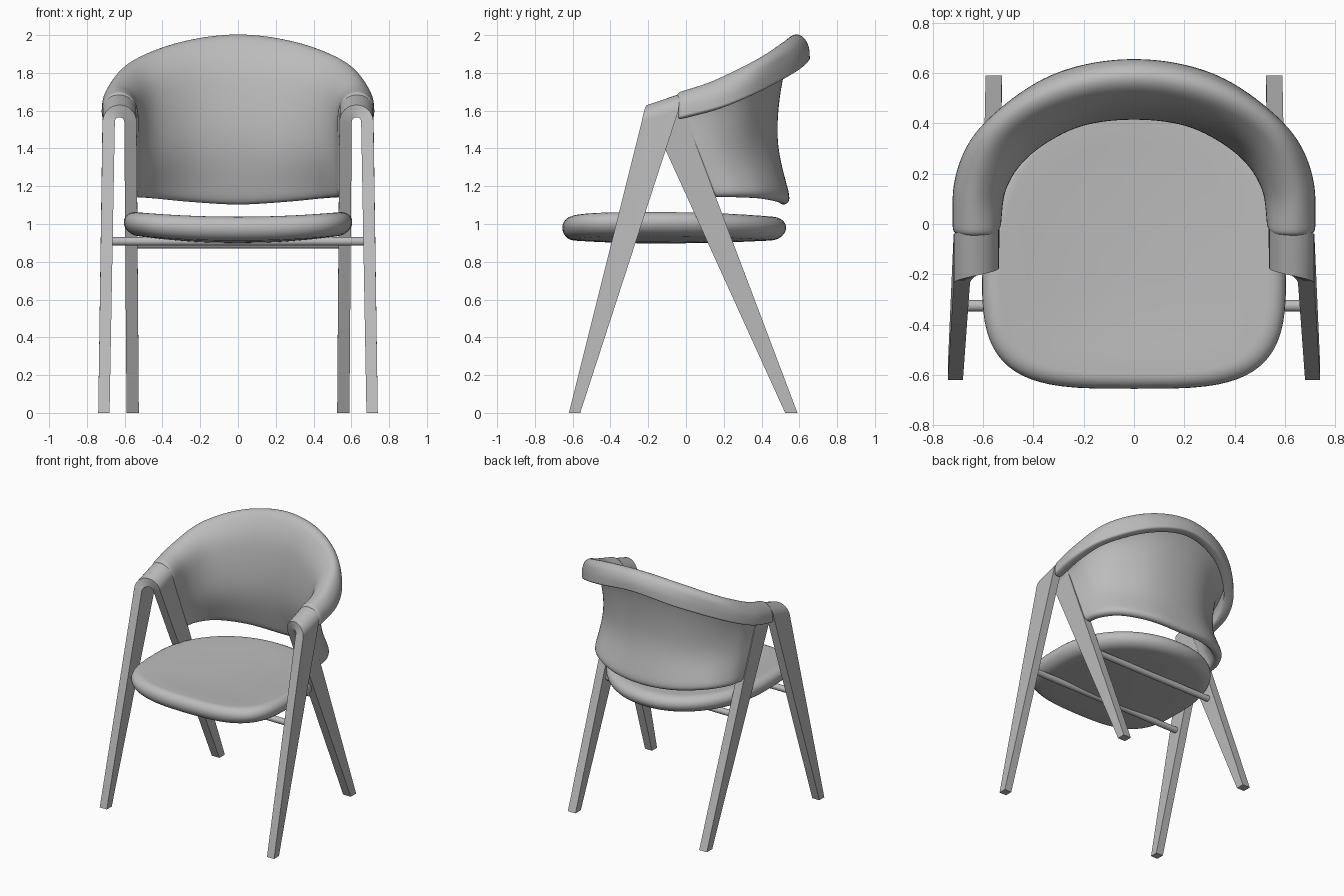
import bpy
import bmesh
from math import cos, sin, pi, copysign
from mathutils import Vector

cube = bpy.data.objects.get("Cube")
if cube:
    bpy.data.objects.remove(cube, do_unlink=True)

# one plain grey for the whole chair
grey = bpy.data.materials.new("warm_grey")
grey.use_nodes = True
colour = (0.5, 0.5, 0.5, 1)
grey.diffuse_color = colour
grey.node_tree.nodes["Principled BSDF"].inputs["Base Color"].default_value = colour


def finish(name, bm, smooth_angle=None):
    """Turn a bmesh into a named, coloured object."""
    bmesh.ops.recalc_face_normals(bm, faces=bm.faces)
    mesh = bpy.data.meshes.new(name)
    bm.to_mesh(mesh)
    bm.free()
    mesh.materials.append(grey)
    obj = bpy.data.objects.new(name, mesh)
    bpy.context.collection.objects.link(obj)
    bpy.ops.object.select_all(action='DESELECT')
    obj.select_set(True)
    bpy.context.view_layer.objects.active = obj
    if smooth_angle is None:
        bpy.ops.object.shade_smooth()
    else:
        bpy.ops.object.shade_smooth_by_angle(angle=smooth_angle)
    return obj


def skin(bm, rows, closed):
    """Join neighbouring rows of vertices with quads."""
    for a, b in zip(rows, rows[1:]):
        n = len(a)
        for i in range(n if closed else n - 1):
            j = (i + 1) % n
            bm.faces.new((a[i], a[j], b[j], b[i]))


def spline(points, steps):
    """Smooth curve through the points."""
    pts = [Vector(p) for p in points]
    pts = [2 * pts[0] - pts[1]] + pts + [2 * pts[-1] - pts[-2]]
    out = []
    for a, b, c, d in zip(pts, pts[1:], pts[2:], pts[3:]):
        for k in range(steps):
            t = k / steps
            out.append(b + 0.5 * t * (c - a + t * (2 * a - 5 * b + 4 * c - d
                       + t * (3 * (b - c) + d - a))))
    return out + [pts[-2]]


# bent leg frames: front leg, arch at the arm, rear leg
def leg_frame(name, side):
    bm = bmesh.new()
    cx, outer, inner = 0.627, 0.09, 0.025
    front_z, back_z = 1.54, 1.6
    rows = [[(0.74, -0.62, 0), (0.68, -0.62, 0), (0.68, -0.56, 0), (0.74, -0.56, 0)]]
    steps = 16
    for k in range(steps + 1):
        t = k / steps
        c, s = cos(pi * t), sin(pi * t)
        yf, yb = -0.235 + 0.06 * t, -0.04 + 0.025 * t
        rows.append([(cx + r * c, y, z + r * s) for r, y, z in (
            (outer, yf, front_z), (inner, yf, front_z),
            (inner, yb, back_z), (outer, yb, back_z))])
    rows.append([(0.525, 0.525, 0), (0.59, 0.525, 0), (0.59, 0.59, 0), (0.525, 0.59, 0)])
    verts = [[bm.verts.new((side * x, y, z)) for x, y, z in row] for row in rows]
    skin(bm, verts, True)
    bm.faces.new(verts[0])
    bm.faces.new(verts[-1])
    finish(name, bm, 0.6)


leg_frame("left_leg_frame", 1)
leg_frame("right_leg_frame", -1)


# round rods under the seat
def rod(name, half, y, z):
    bpy.ops.mesh.primitive_cylinder_add(vertices=24, radius=0.023, depth=2 * half,
                                        location=(0, y, z), rotation=(0, pi / 2, 0))
    obj = bpy.context.object
    obj.name = name
    obj.data.materials.append(grey)
    bpy.ops.object.shade_smooth_by_angle(angle=0.6)


rod("front_rod", 0.67, -0.325, 0.908)
rod("rear_rod", 0.545, 0.19, 0.892)


# padded seat: rounded outline, soft rim, dished middle
def outline(angle):
    c, s = cos(angle), sin(angle)
    power, depth = (2.1, 0.68) if s > 0 else (3.6, 0.505)
    return (0.605 * copysign(abs(c) ** (2 / power), c),
            depth * copysign(abs(s) ** (2 / power), s))


def seat():
    bm = bmesh.new()
    count, rim = 72, 12
    inner = [0.2, 0.45, 0.7]
    rings = [(r, -1) for r in inner]
    for k in range(rim + 1):
        a = pi * (k / rim - 0.5)
        rings.append((1 - 0.12 * (1 - cos(a)), sin(a)))
    rings += [(r, 1) for r in reversed(inner)]

    def point(x, y, r, h):
        z = 0.98 + 0.03 * (x / 0.6) ** 2 - 0.02 * (1 - r * r) + 0.063 * h
        return bm.verts.new((x, y - 0.15, z))

    rows = []
    for r, h in rings:
        plan = [outline(2 * pi * i / count) for i in range(count)]
        rows.append([point(r * x, r * y, r, h) for x, y in plan])
    skin(bm, rows, True)
    for row, h in ((rows[0], -1), (rows[-1], 1)):
        mid = point(0, 0, 0, h)
        for i in range(count):
            bm.faces.new((row[i], row[(i + 1) % count], mid))
    finish("seat_cushion", bm)


seat()

# wraparound back: rails from arm end to centre, lofted over a hooked top
bottom_edge = [(0.565, 0.15, 1.14), (0.545, 0.27, 1.14), (0.45, 0.4, 1.135),
               (0.25, 0.5, 1.115), (0, 0.525, 1.1)]
panel_middle = [(0.57, 0.055, 1.38), (0.53, 0.19, 1.38), (0.42, 0.315, 1.4),
                (0.23, 0.42, 1.42), (0, 0.45, 1.44)]
panel_top = [(0.567, -0.035, 1.6), (0.555, 0.14, 1.64), (0.46, 0.32, 1.71),
             (0.25, 0.445, 1.77), (0, 0.482, 1.79)]
crest = [(0.625, -0.045, 1.66), (0.625, 0.15, 1.725), (0.53, 0.38, 1.837),
         (0.3, 0.52, 1.928), (0, 0.57, 1.966)]
shoulder = [(0.678, -0.045, 1.63), (0.668, 0.18, 1.69), (0.57, 0.375, 1.79),
            (0.31, 0.555, 1.89), (0, 0.615, 1.937)]
lip_edge = [(0.687, -0.045, 1.55), (0.678, 0.18, 1.61), (0.577, 0.37, 1.695),
            (0.32, 0.56, 1.8), (0, 0.622, 1.86)]


def backrest():
    rails = []
    for half in (bottom_edge, panel_middle, panel_top, crest, shoulder, lip_edge):
        other = [(-x, y, z) for x, y, z in reversed(half[:-1])]
        rails.append(spline(half + other, 5))
    bm = bmesh.new()
    rows = [[bm.verts.new(p) for p in spline(section, 4)] for section in zip(*rails)]
    skin(bm, rows, False)
    obj = finish("backrest_cushion", bm)
    pad = obj.modifiers.new("padding", 'SOLIDIFY')
    pad.thickness = 0.07
    pad.offset = 0
    soft = obj.modifiers.new("soft_edges", 'SUBSURF')
    soft.levels = soft.render_levels = 2


backrest()
